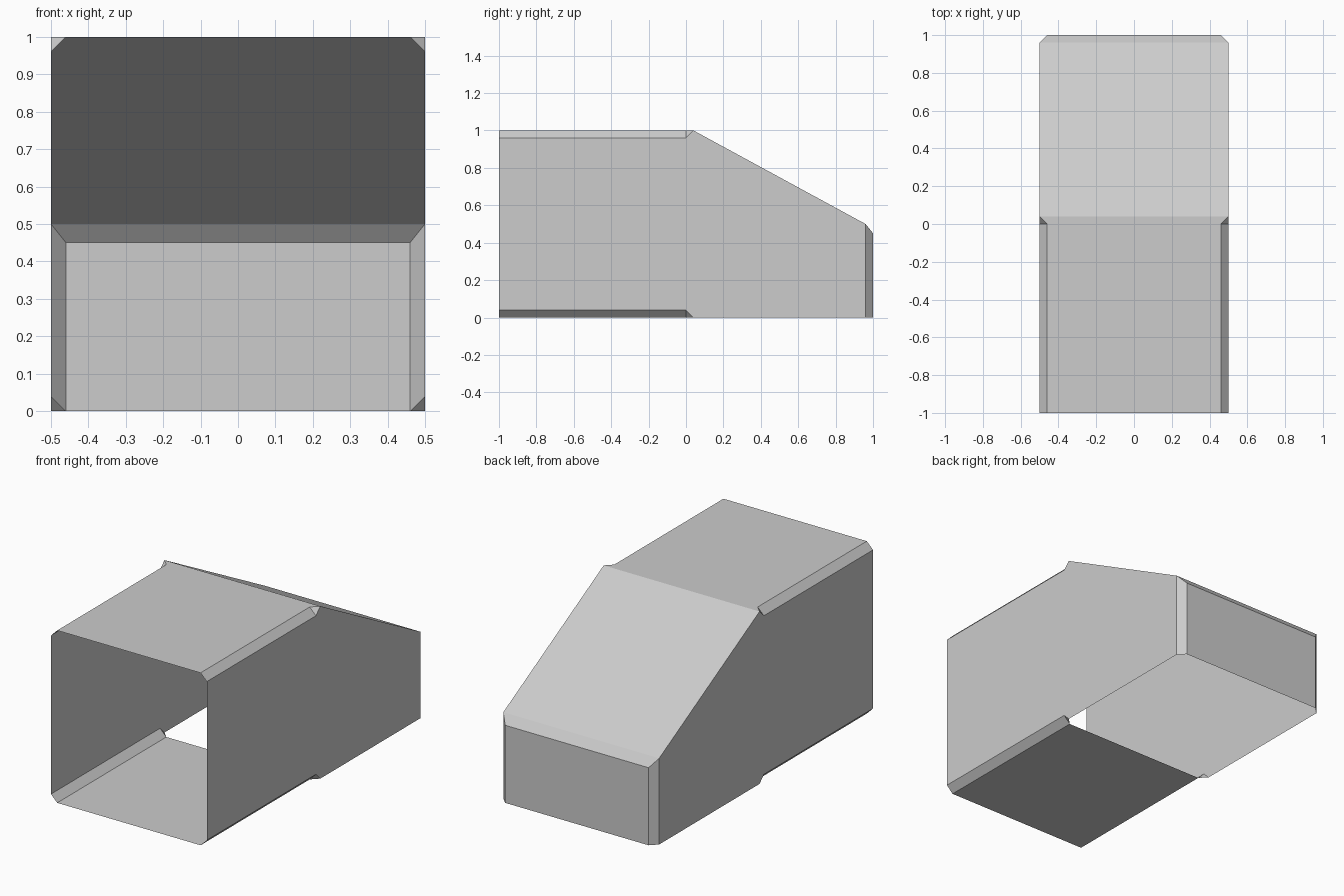
import bpy
import bmesh
from mathutils import Vector

if "Cube" in bpy.data.objects:
    bpy.data.objects.remove(bpy.data.objects["Cube"], do_unlink=True)

# Main dimensions
SIDE, LENGTH, HEIGHT = 0.5, 1.0, 1.0
CUT = 0.04                      # chamfer size
IN = SIDE - CUT                 # inner edge of the chamfers
TAIL_TOP, TAIL_RIM = 0.5, 0.45  # upper and lower edge of the tail chamfer
CENTRE = Vector((0, 0, 0.45))   # point inside the shell, to face panels outward

grey = bpy.data.materials.new("light grey")
grey.use_nodes = True
colour = (0.604, 0.604, 0.604, 1)
grey.diffuse_color = colour
grey.node_tree.nodes["Principled BSDF"].inputs["Base Color"].default_value = colour


def panel(name, *outlines):
    """Thin panel from outlines on the +x half, mirrored to the other half."""
    bm = bmesh.new()
    for outline in outlines:
        face = bm.faces.new([bm.verts.new(p) for p in outline])
        face.normal_update()
        if face.normal.dot(face.calc_center_median() - CENTRE) < 0:
            face.normal_flip()
    bmesh.ops.remove_doubles(bm, verts=bm.verts, dist=0.0001)
    mesh = bpy.data.meshes.new(name)
    bm.to_mesh(mesh)
    bm.free()
    mesh.materials.append(grey)
    obj = bpy.data.objects.new(name, mesh)
    bpy.context.collection.objects.link(obj)
    mirror = obj.modifiers.new("Mirror", 'MIRROR')
    mirror.use_axis[0] = True
    mirror.use_clip = True
    return obj


def half_strip(y0, z0, x0, y1, z1, x1):
    """Half-width quad from the centre line to x0 and x1 at its two ends."""
    return [(0, y0, z0), (x0, y0, z0), (x1, y1, z1), (0, y1, z1)]


# Flat roof, flaring out to full width where the slope begins
panel("roof",
      half_strip(-LENGTH, HEIGHT, IN, 0, HEIGHT, IN),
      half_strip(0, HEIGHT, IN, CUT, HEIGHT, SIDE))

# Floor under the open front half only
panel("floor", half_strip(-LENGTH, 0, IN, 0, 0, IN))

# Sloping roof, tail chamfer and upright tail
TAIL = LENGTH - CUT
panel("sloping_roof", half_strip(CUT, HEIGHT, SIDE, TAIL, TAIL_TOP, SIDE))
panel("tail_upper_chamfer", half_strip(TAIL, TAIL_TOP, SIDE, LENGTH, TAIL_RIM, IN))
panel("tail_panel", half_strip(LENGTH, TAIL_RIM, IN, LENGTH, 0, IN))

# Side walls, notched where the long chamfers end
profile = [(-LENGTH, CUT), (0, CUT), (CUT, 0), (TAIL, 0), (TAIL, TAIL_TOP),
           (CUT, HEIGHT), (0, HEIGHT - CUT), (-LENGTH, HEIGHT - CUT)]
panel("side_walls", [(SIDE, y, z) for y, z in profile])

# Long chamfers at the roof and floor, each closed by a small triangle
for name, edge, wall in (("roof", HEIGHT, HEIGHT - CUT), ("floor", 0, CUT)):
    panel(name + "_side_chamfers",
          [(SIDE, -LENGTH, wall), (SIDE, 0, wall), (IN, 0, edge), (IN, -LENGTH, edge)])
    corner = panel(name + "_chamfer_ends",
                   [(SIDE, 0, wall), (IN, 0, edge), (SIDE, CUT, edge)])

# Upright chamfers at the tail corners
panel("tail_corner_chamfers",
      [(SIDE, TAIL, 0), (IN, LENGTH, 0), (IN, LENGTH, TAIL_RIM), (SIDE, TAIL, TAIL_TOP)])
